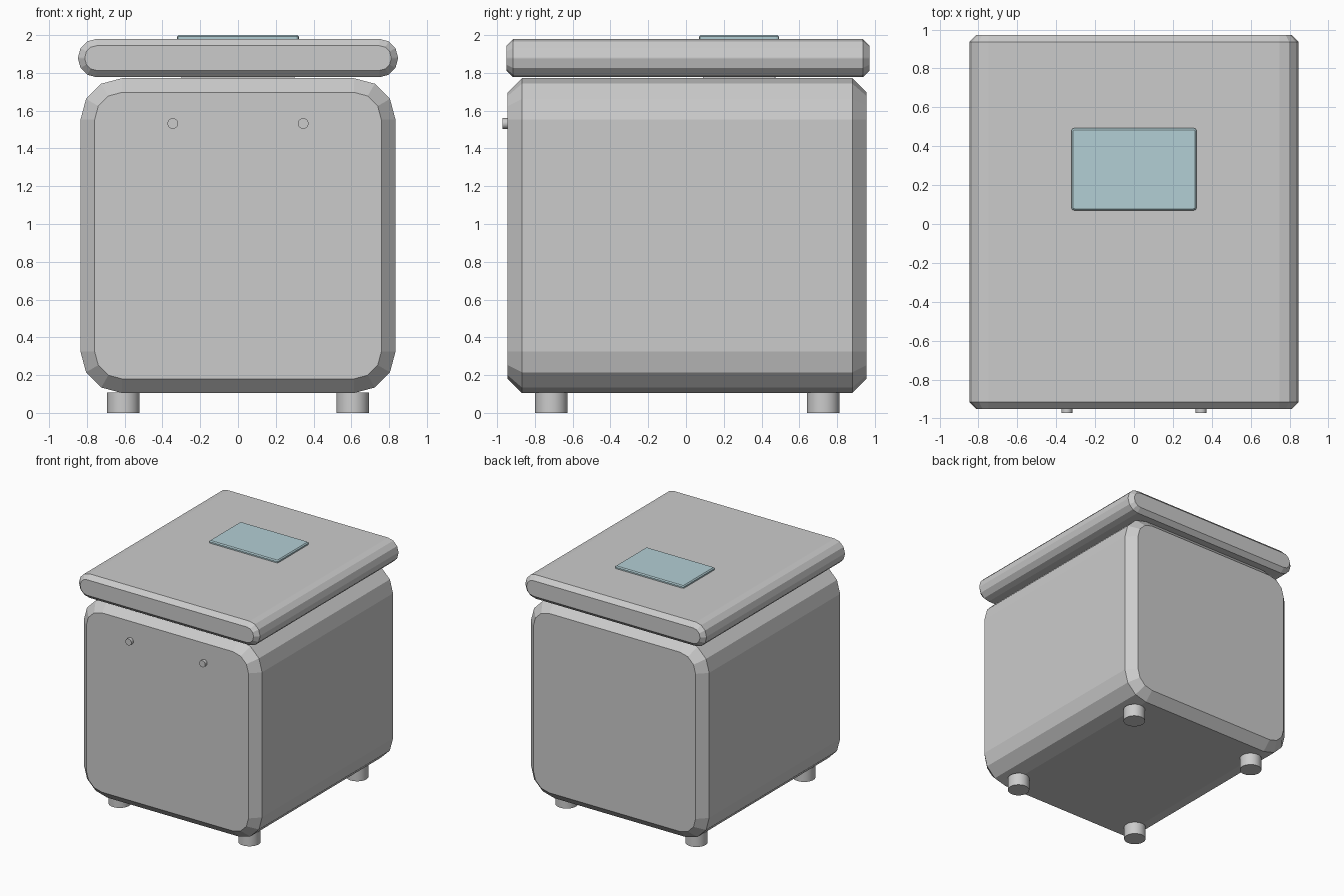
import bpy, bmesh, math

if "Cube" in bpy.data.objects:
    bpy.data.objects.remove(bpy.data.objects["Cube"])


def finish(name, bm):
    bmesh.ops.recalc_face_normals(bm, faces=bm.faces)
    me = bpy.data.meshes.new(name)
    bm.to_mesh(me)
    bm.free()
    ob = bpy.data.objects.new(name, me)
    bpy.context.collection.objects.link(ob)
    return ob


def outline(hx, z0, z1, r, seg, inset):
    """Rounded rectangle in xz, shrunk by inset around the same corner centres."""
    pts = []
    corners = ((hx - r, z1 - r), (r - hx, z1 - r), (r - hx, z0 + r), (hx - r, z0 + r))
    for q, (cx, cz) in enumerate(corners):
        for i in range(seg + 1):
            a = math.pi / 2 * (q + i / seg)
            pts.append((cx + (r - inset) * math.cos(a), cz + (r - inset) * math.sin(a)))
    return pts


def rounded_shell(name, hx, z0, z1, y0, y1, r, seg, ch):
    """Rounded box running along y with chamfered front and back rims."""
    bm = bmesh.new()
    rings = []
    for y, inset in ((y0, ch), (y0 + ch, 0), (y1 - ch, 0), (y1, ch)):
        rings.append([bm.verts.new((x, y, z)) for x, z in outline(hx, z0, z1, r, seg, inset)])
    n = len(rings[0])
    for a, b in zip(rings, rings[1:]):
        for i in range(n):
            j = (i + 1) % n
            bm.faces.new((a[i], a[j], b[j], b[i]))
    bm.faces.new(rings[0])
    bm.faces.new(rings[-1])
    return finish(name, bm)


def cylinder(name, loc, r, depth, rot=(0, 0, 0), sides=32):
    bpy.ops.mesh.primitive_cylinder_add(vertices=sides, radius=r, depth=depth,
                                        location=loc, rotation=rot)
    ob = bpy.context.object
    ob.name = name
    bpy.ops.object.shade_smooth_by_angle(angle=math.radians(40))
    return ob


def plate(name, hx, y0, y1, z0, z1, bevel):
    bm = bmesh.new()
    bmesh.ops.create_cube(bm, size=1)
    for v in bm.verts:
        v.co.x *= 2 * hx
        v.co.y = (y0 + y1) / 2 + v.co.y * (y1 - y0)
        v.co.z = (z0 + z1) / 2 + v.co.z * (z1 - z0)
    # round upright corners, then the top rim
    up = [e for e in bm.edges if abs(e.verts[0].co.z - e.verts[1].co.z) > 1e-4]
    bmesh.ops.bevel(bm, geom=up, offset=bevel, segments=2, profile=0.5, affect='EDGES')
    rim = [e for e in bm.edges if all(v.co.z > z1 - 1e-4 for v in e.verts)]
    bmesh.ops.bevel(bm, geom=rim, offset=bevel * 0.6, segments=1, affect='EDGES')
    return finish(name, bm)


# Main box and lid
rounded_shell("body", 0.834, 0.105, 1.772, -0.944, 0.956, 0.22, 3, 0.075)
rounded_shell("lid", 0.847, 1.777, 1.98, -0.951, 0.972, 0.098, 3, 0.036)

# Display panel on the lid and its hidden pad below
panel = plate("lid_panel", 0.322, 0.07, 0.493, 1.978, 2.0, 0.014)
mat = bpy.data.materials.new("panel_teal")
mat.diffuse_color = (0.45, 0.62, 0.66, 1)
mat.use_nodes = True
mat.node_tree.nodes["Principled BSDF"].inputs["Base Color"].default_value = mat.diffuse_color
panel.data.materials.append(mat)
plate("lid_pad", 0.30, 0.09, 0.473, 1.768, 1.785, 0.004)

# Feet and front studs, mirrored left and right
for side, s in (("left", -1), ("right", 1)):
    cylinder(f"front_foot_{side}", (s * 0.607, -0.713, 0.0535), 0.086, 0.107)
    cylinder(f"back_foot_{side}", (s * 0.607, 0.727, 0.0535), 0.086, 0.107)
    cylinder(f"front_stud_{side}", (s * 0.345, -0.958, 1.532), 0.028, 0.028,
             (math.pi / 2, 0, 0), 24)
